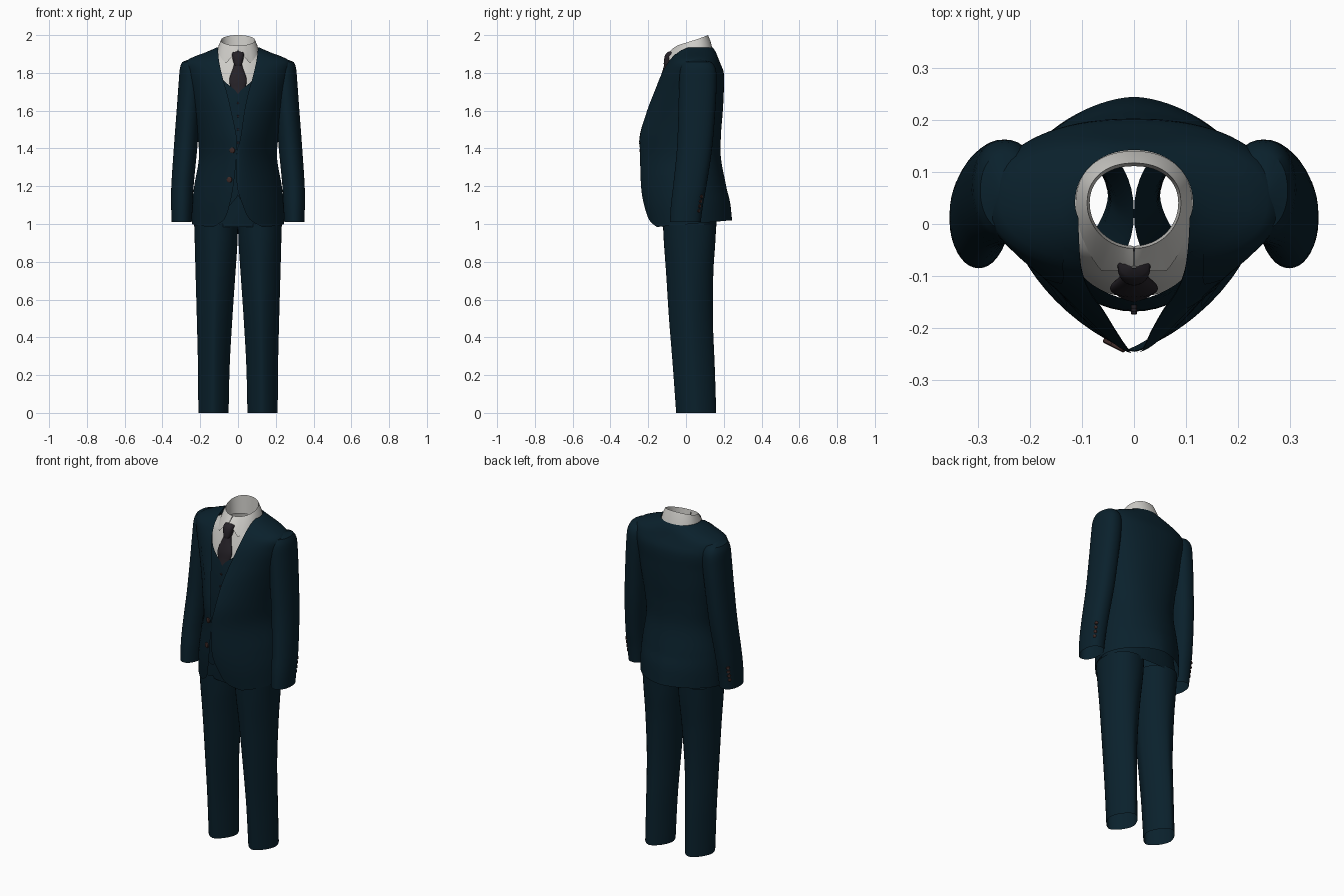
import bpy, math
from mathutils import Vector

cube = bpy.data.objects.get("Cube")
if cube:
    bpy.data.objects.remove(cube)


def material(name, rgb):
    m = bpy.data.materials.new(name)
    m.use_nodes = True
    m.diffuse_color = (*rgb, 1)
    bsdf = m.node_tree.nodes["Principled BSDF"]
    bsdf.inputs["Base Color"].default_value = (*rgb, 1)
    bsdf.inputs["Roughness"].default_value = 0.9
    return m


NAVY = material("navy wool", (0.003, 0.0148, 0.025))
WHITE = material("white cotton", (0.62, 0.61, 0.58))
TIE = material("charcoal silk", (0.019, 0.016, 0.021))
BUTTON = material("brown button", (0.045, 0.022, 0.02))
parts = []


def make(name, verts, faces, mat):
    mesh = bpy.data.meshes.new(name)
    mesh.from_pydata(verts, [], faces)
    mesh.materials.append(mat)
    ob = bpy.data.objects.new(name, mesh)
    bpy.context.collection.objects.link(ob)
    parts.append(ob)


def grid(name, rows, mat, closed=False, flip=False):
    """Skin a list of equally long point rows."""
    n = len(rows[0])
    faces = []
    for i in range(len(rows) - 1):
        for j in range(n if closed else n - 1):
            k = (j + 1) % n
            f = (i * n + j, i * n + k, (i + 1) * n + k, (i + 1) * n + j)
            faces.append(f[::-1] if flip else f)
    make(name, [p for r in rows for p in r], faces, mat)


def sample(table, z):
    """Smooth (Hermite) lookup in a table whose first column is the height."""
    z = min(max(z, table[0][0]), table[-1][0])
    i = next(k for k in range(len(table) - 1) if z <= table[k + 1][0])

    def slope(k, c):
        a, b = table[max(k - 1, 0)], table[min(k + 1, len(table) - 1)]
        return (b[c] - a[c]) / (b[0] - a[0])

    p, q = table[i], table[i + 1]
    h = q[0] - p[0]
    t = (z - p[0]) / h
    return [p[c] * (1 + 2 * t) * (1 - t) ** 2 + q[c] * t * t * (3 - 2 * t)
            + h * (slope(i, c) * t * (1 - t) ** 2 + slope(i + 1, c) * t * t * (t - 1))
            for c in range(1, len(p))]


def power(v, e):
    return math.copysign(abs(v) ** e, v)


def section(a, cx, hw, yf, yb, nf, nb, yc):
    """Point on a rounded section; angle 0 is the front, going to +x."""
    s, c = math.sin(a), math.cos(a)
    e = 2 / (nf if c > 0 else nb)
    depth = yc - yf if c > 0 else yb - yc
    return cx + hw * power(s, e), yc - depth * power(c, e)


def loft(name, table, mat, yc=None, gap=None, steps=40, cols=56, side=1, hem=0):
    """Rows: height, centre x, half width, front y, back y, front power, back power."""
    lo, hi = table[0][0], table[-1][0]
    rows = []
    for i in range(steps + 1):
        z = lo + (hi - lo) * i / steps
        cx, hw, yf, yb, nf, *back = sample(table, z)
        nb = back[0] if back else 2.3
        mid = (yf + yb) / 2 if yc is None else yc
        a0, a1, count = 0, math.tau, cols
        if gap:
            right, left = sample(gap, z)
            a0 = math.asin(power(min(left / hw, 1), nf / 2))
            a1 = math.tau + math.asin(power(max(right / hw, -1), nf / 2))
            count = cols - 1
        ring = []
        for j in range(cols):
            x, y = section(a0 + (a1 - a0) * j / count, cx, hw, yf, yb, nf, nb, mid)
            lift = hem * max(0, 1 - (z - lo) / 0.2) * (y - yf) / (yb - yf)
            ring.append((x * side, y, z + lift))
        rows.append(ring)
    grid(name, rows, mat, closed=not gap, flip=side < 0)


# Jacket body: open shell with lapel opening and rounded front hem
JACKET = [(0.98, 0, .245, -.20, .244, 1.8, 1.7), (1.1, 0, .242, -.225, .233, 1.7, 1.8),
          (1.2, 0, .232, -.238, .213, 1.6, 1.9), (1.35, 0, .207, -.243, .185, 1.5, 2.1),
          (1.47, 0, .215, -.243, .185, 1.5, 2.2), (1.6, 0, .237, -.21, .195, 1.6, 2.2),
          (1.7, 0, .255, -.172, .20, 1.8, 2.2), (1.8, 0, .276, -.132, .20, 2, 2.3),
          (1.86, 0, .277, -.095, .178, 2.2, 2.3), (1.885, 0, .235, -.078, .168, 2.1, 2.3),
          (1.91, 0, .168, -.062, .158, 2, 2.2), (1.935, 0, .113, -.045, .142, 2, 2.1)]
OPENING = [(0.98, -.13, .13), (1.02, -.075, .065), (1.1, -.045, .025),
           (1.2, -.025, -.005), (1.38, -.006, -.006), (1.45, -.006, .012),
           (1.6, -.036, .034), (1.7, -.06, .056), (1.77, -.08, .076), (1.86, -.1, .097),
           (1.935, -.107, .107)]
CENTRE = 0.04
loft("jacket_body", JACKET, NAVY, CENTRE, OPENING, steps=64, cols=72, hem=0.04)


def front_y(table, x, z):
    _, hw, yf, _, nf, *_ = sample(table, z)
    return CENTRE - (CENTRE - yf) * max(0, 1 - (abs(x) / hw) ** nf) ** (1 / nf)


def patch(name, z0, z1, inner, outer, side, off, steps=24):
    """Thin cloth plate lying on the jacket front."""
    rows = []
    for i in range(steps + 1):
        z = z0 + (z1 - z0) * i / steps
        xs = [inner(z) + (outer(z) - inner(z)) * j / 8 for j in range(9)]
        rows.append([(side * x, front_y(JACKET, x, z) - off, z) for x in xs])
    grid(name, rows, NAVY, flip=side < 0)


LAPEL = [(1.42, .0), (1.55, .05), (1.7, .085), (1.77, .09), (1.79, .055), (1.9, .03)]
for side, label in ((1, "left"), (-1, "right")):
    def edge(z):
        return abs(sample(OPENING, z)[1 if side > 0 else 0])

    patch(label + "_lapel", 1.42, 1.9, edge,
          lambda z: edge(z) + max(0, sample(LAPEL, z)[0]), side, 0.003, 40)
    patch(label + "_pocket_flap", 1.26, 1.32, lambda z: .13, lambda z: .2, side, 0.006, 6)

    # Sleeves
    loft(label + "_sleeve", [
        (1.01, .298, .053, -.085, .078, 2), (1.1, .297, .057, -.08, .09, 2),
        (1.2, .294, .059, -.068, .108, 2), (1.4, .278, .062, -.048, .138, 2),
        (1.6, .262, .063, -.04, .155, 2), (1.75, .25, .064, -.036, .162, 2),
        (1.82, .247, .061, -.03, .158, 2), (1.85, .247, .052, -.018, .142, 2),
        (1.868, .247, .036, .005, .115, 2), (1.876, .247, .002, .05, .055, 2)],
        NAVY, side=side, steps=48, cols=36)

    # Trouser legs, creased front and back
    loft(label + "_trouser_leg", [
        (0.0, .13, .08, -.052, .16, 1.6, 1.6), (0.25, .128, .084, -.07, .152, 1.55, 1.6),
        (0.5, .124, .094, -.09, .142, 1.55, 1.65), (0.75, .119, .106, -.106, .145, 1.7, 1.9),
        (0.9, .116, .113, -.117, .155, 1.9, 2.1), (1.0, .116, .116, -.122, .16, 2, 2.2)],
        NAVY, side=side, steps=24, cols=40)

patch("breast_pocket", 1.655, 1.68, lambda z: .1 + (1.68 - z) * .1,
      lambda z: .17, 1, 0.004, 4)

# Trouser seat
loft("trouser_seat", [(0.985, 0, .228, -.124, .16, 2), (1.05, 0, .22, -.13, .165, 2),
                      (1.15, 0, .2, -.135, .16, 2), (1.3, 0, .17, -.135, .14, 2)],
     NAVY, CENTRE, steps=12)

# Waistcoat with V neck and notched hem
VEST = [(1.08, 0, .2, -.155, .16, 2), (1.2, 0, .192, -.165, .155, 2),
        (1.4, 0, .185, -.168, .15, 2), (1.55, 0, .195, -.164, .155, 2),
        (1.7, 0, .2, -.147, .16, 2), (1.8, 0, .2, -.118, .16, 2),
        (1.86, 0, .185, -.092, .15, 2)]
loft("waistcoat", VEST, NAVY, CENTRE,
     [(1.08, -.06, .06), (1.15, -.002, 0), (1.2, 0, 0), (1.6, 0, 0),
      (1.69, -.002, .002), (1.77, -.085, .085), (1.86, -.12, .12)], steps=56)

# Shirt front and yoke
loft("shirt", [(1.6, 0, .18, -.14, .14, 2), (1.75, 0, .19, -.117, .15, 2),
               (1.85, 0, .18, -.085, .14, 2), (1.89, 0, .13, -.07, .135, 2),
               (1.925, 0, .096, -.052, .122, 2)], WHITE, CENTRE, steps=20)

# Folded shirt collar: outer leaf with two points, top fold, inner stand
FALL = [(0, 1.92), (.6, 1.85), (1.1, 1.895), (2, 1.922), (math.pi, 1.93)]


def fall(a):
    i = next(k for k in range(4) if a <= FALL[k + 1][0] + 1e-6)
    (p, u), (q, v) = FALL[i], FALL[i + 1]
    return u + (v - u) * (a - p) / (q - p)


collar = [[], [], [], []]
for j in range(65):
    a = 0.01 + (math.tau - 0.02) * j / 64
    z = fall(min(a, math.tau - a))
    x, y = section(a, 0, .112, -.08, .14, 2, 2.2, CENTRE)
    dip = max(0, (1.92 - z) / 0.07)
    outer = Vector((x, y - .03 * dip, z))
    x, y = section(a, 0, .09, -.047, .117, 2, 2.2, CENTRE)
    top = Vector((x, y, 1.945 + .0275 * (1 - math.cos(a))))
    x, y = section(a, 0, .085, -.042, .111, 2, 2.2, CENTRE)
    points = (outer, outer.lerp(top, .55) + Vector((x, y - CENTRE, 0)) * .03,
              top, Vector((x, y, 1.89)))
    for row, p in zip(collar, points):
        row.append(p)
grid("shirt_collar", collar, WHITE)

# Necktie: blade and knot
loft("tie_blade", [(1.66, 0, .02, -.152, -.135, 2), (1.72, 0, .038, -.143, -.118, 2),
                   (1.765, 0, .046, -.138, -.108, 2), (1.82, 0, .028, -.122, -.09, 2),
                   (1.86, 0, .016, -.108, -.07, 2)], TIE, steps=16, cols=24)
loft("tie_knot", [(1.835, 0, .016, -.116, -.08, 2.5), (1.85, 0, .022, -.118, -.07, 2.5),
                  (1.89, 0, .031, -.112, -.055, 2.5), (1.91, 0, .027, -.098, -.045, 2.5),
                  (1.915, 0, .008, -.085, -.05, 2.5)], TIE, steps=12, cols=24)


# Buttons
def button(name, centre, direction, radius, mat=BUTTON):
    turn = Vector(direction).to_track_quat("Z", "Y")
    rows = [[Vector(centre) + turn @ Vector((r * math.cos(t * math.tau / 16),
                                             r * math.sin(t * math.tau / 16), h))
             for t in range(16)]
            for r, h in ((radius, -.004), (radius, .004), (radius * .8, .006), (.0005, .005))]
    grid(name, rows, mat, closed=True)


for i, (x, z) in enumerate(((-.03, 1.39), (-.045, 1.235))):
    button(f"jacket_button_{i + 1}", (x, front_y(JACKET, x, z) - .002, z),
           (-.5, -1, 0), .015)
for i in range(5):
    z = 1.64 - .07 * i
    button(f"waistcoat_button_{i + 1}", (0, front_y(VEST, 0, z), z), (0, -1, 0), .006, TIE)
for side, label in ((1, "left"), (-1, "right")):
    for i in range(4):
        z = 1.07 + .025 * i
        button(f"{label}_cuff_button_{i + 1}", (side * .332, .066 + .005 * i, z),
               (side * .6, .8, 0), .01)

# Smooth shading with sharp edges kept
bpy.ops.object.select_all(action="DESELECT")
for ob in parts:
    ob.select_set(True)
bpy.context.view_layer.objects.active = parts[0]
bpy.ops.object.shade_smooth_by_angle(angle=math.radians(40))
